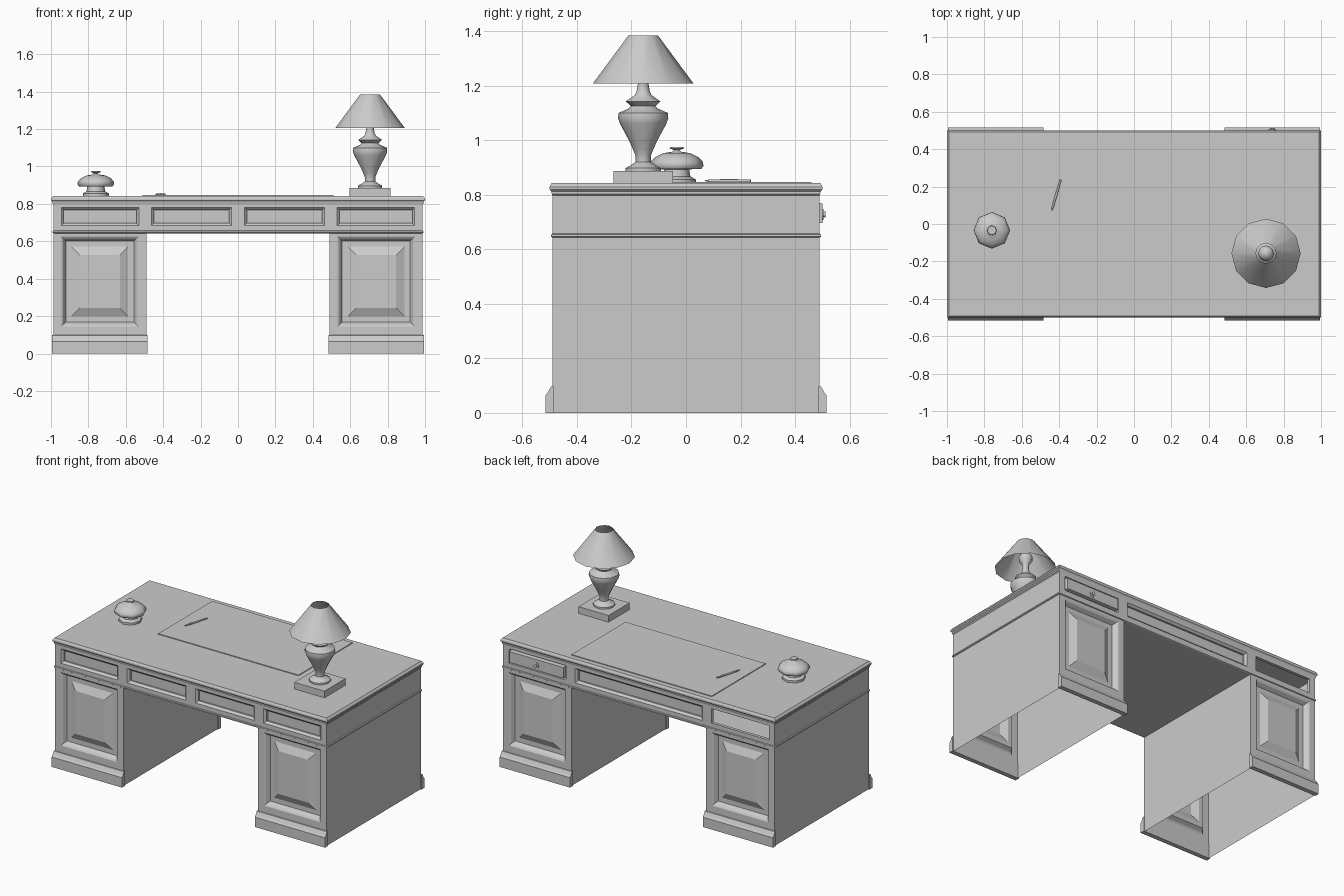
import bpy, bmesh, math
from mathutils import Vector, Matrix

if "Cube" in bpy.data.objects:
    bpy.data.objects.remove(bpy.data.objects["Cube"])

HX, HY = 0.987, 0.49          # body half width and depth


def finish(name, bm, recalc=True, smooth=None):
    if recalc:
        bmesh.ops.recalc_face_normals(bm, faces=bm.faces)
    me = bpy.data.meshes.new(name)
    bm.to_mesh(me)
    bm.free()
    ob = bpy.data.objects.new(name, me)
    bpy.context.collection.objects.link(ob)
    if smooth:
        bpy.ops.object.select_all(action='DESELECT')
        ob.select_set(True)
        bpy.context.view_layer.objects.active = ob
        bpy.ops.object.shade_smooth_by_angle(angle=math.radians(smooth))
    return ob


def slab(name, levels, cx=0, cy=0):
    """Closed rectangular loft through (half x, half y, z) levels."""
    bm = bmesh.new()
    loops = [[bm.verts.new((cx + sx * hx, cy + sy * hy, z))
              for sx, sy in ((-1, -1), (1, -1), (1, 1), (-1, 1))] for hx, hy, z in levels]
    for a, b in zip(loops, loops[1:]):
        for i in range(4):
            bm.faces.new((a[i], a[(i + 1) % 4], b[(i + 1) % 4], b[i]))
    bm.faces.new(loops[0])
    bm.faces.new(loops[-1])
    return finish(name, bm)


def lathe(name, profile, sides, at, matrix=None, caps=True, phase=0.0):
    """Turn an (r, z) profile around the vertical axis."""
    bm = bmesh.new()
    loops = [[bm.verts.new((r * math.cos(phase + 2 * math.pi * i / sides),
                            r * math.sin(phase + 2 * math.pi * i / sides), z))
              for i in range(sides)] for r, z in profile]
    for a, b in zip(loops, loops[1:]):
        for i in range(sides):
            j = (i + 1) % sides
            bm.faces.new((a[i], a[j], b[j], b[i]))
    if caps:
        bm.faces.new(loops[0])
        bm.faces.new(loops[-1])
    if matrix:
        bm.transform(matrix)
    bm.transform(Matrix.Translation(at))
    return finish(name, bm, smooth=46)


def wall(name, u0, u1, z0, z1, openings, oz0, oz1, back=False):
    """Flat wall with panelled openings (a, b, rings, filled); rings are (inset, depth)."""
    bm = bmesh.new()

    def rect(a, b, c, d, depth=0):
        return [bm.verts.new((u, depth - HY, z)) for u, z in ((a, c), (b, c), (b, d), (a, d))]

    bm.faces.new(rect(u0, u1, z0, oz0))
    bm.faces.new(rect(u0, u1, oz1, z1))
    edges = [u0] + [v for o in openings for v in o[:2]] + [u1]
    for a, b in zip(edges[::2], edges[1::2]):
        bm.faces.new(rect(a, b, oz0, oz1))
    for a, b, rings, filled in openings:
        loops = [rect(a + i, b - i, oz0 + i, oz1 - i, d) for i, d in rings]
        for p, q in zip(loops, loops[1:]):
            for i in range(4):
                j = (i + 1) % 4
                bm.faces.new((p[i], p[j], q[j], q[i]))
        if filled:
            bm.faces.new(loops[-1])
    if back:
        bm.transform(Matrix.Rotation(math.pi, 4, 'Z'))
    bmesh.ops.remove_doubles(bm, verts=bm.verts, dist=1e-5)
    return finish(name, bm, recalc=False)


def side(name, x, z0, z1, facing):
    """Plain side board, single sheet."""
    bm = bmesh.new()
    pts = [(x, -HY, z0), (x, HY, z0), (x, HY, z1), (x, -HY, z1)]
    bm.faces.new([bm.verts.new(p) for p in (pts if facing > 0 else pts[::-1])])
    return finish(name, bm, recalc=False)


# Desk top with moulded edge, and moulding below the drawers
slab("desk_top", [(0.985, 0.488, 0.795), (0.993, 0.492, 0.803), (0.993, 0.494, 0.812),
                  (1.0, 0.5, 0.819), (1.0, 0.5, 0.829), (0.988, 0.493, 0.842)])
slab("waist_moulding", [(HX, HY, 0.643), (0.993, 0.495, 0.646),
                        (0.993, 0.495, 0.654), (HX, HY, 0.657)])

# Drawer band: front, back (one drawer proud, one missing) and ends
DRAWER = [(0, 0), (0.013, 0.013), (0.013, 0.024)]
PROUD = [(0, 0), (0.008, 0.02), (0.012, -0.01)]
HOLE = [(0, 0), (0, 0.02)]
DOOR = [(0, 0), (0.01, 0.006), (0.025, 0.03), (0.055, 0.03), (0.1, 0.008)]
wall("front_drawers", -HX, HX, 0.65, 0.8,
     [(a, b, DRAWER, True) for a, b in ((-0.945, -0.53), (-0.463, -0.035),
                                        (0.035, 0.463), (0.53, 0.945))], 0.685, 0.78)
wall("back_drawers", -HX, HX, 0.65, 0.8,
     [(-0.945, -0.53, PROUD, True), (-0.463, 0.463, DRAWER, True),
      (0.53, 0.945, HOLE, False)], 0.685, 0.78, back=True)
for s, tag in ((-1, "left"), (1, "right")):
    side(tag + "_drawer_end", s * HX, 0.65, 0.8, s)

# Pedestals: hollow boxes, panelled front and back, with plinth boards
for s, tag in ((-1, "left"), (1, "right")):
    side(tag + "_outer_side", s * HX, 0, 0.65, s)
    side(tag + "_inner_side", s * 0.49, 0, 0.65, -s)
    for back in (False, True):
        u = -s if back else s
        a, b = sorted((u * 0.49, u * HX))
        p, q = sorted((u * 0.532, u * 0.945))
        label = tag + ("_back" if back else "_front")
        wall(label + "_panel", a, b, 0, 0.65, [(p, q, DOOR, True)], 0.144, 0.626, back)
        f = 1 if back else -1
        bm = bmesh.new()
        prof = [(0.485, 0), (0.515, 0), (0.515, 0.065), (0.507, 0.075), (0.495, 0.097), (0.485, 0.1)]
        ends = [[bm.verts.new((s * x, f * y, z)) for y, z in prof] for x in (0.483, 0.994)]
        for e in ends:
            bm.faces.new(e)
        for i in range(len(prof)):
            j = (i + 1) % len(prof)
            bm.faces.new((ends[0][i], ends[0][j], ends[1][j], ends[1][i]))
        finish(label + "_plinth", bm)

# Drawer knob on the back
lathe("drawer_knob", [(0.02, 0), (0.02, 0.005), (0.01, 0.006), (0.012, 0.013)], 12,
      (0.74, 0.499, 0.728), Matrix.Rotation(-math.pi / 2, 4, 'X'))

# Writing pad and pen
slab("writing_pad", [(0.51, 0.28, 0.84), (0.51, 0.28, 0.847)], 0, 0.18)
p0, p1 = Vector((-0.441, 0.068, 0.851)), Vector((-0.392, 0.237, 0.851))
d = p1 - p0
lathe("pen", [(0.001, 0), (0.005, 0.02), (0.006, 0.09), (0.005, d.length)], 8, p0,
      d.to_track_quat('Z', 'Y').to_matrix().to_4x4())

# Desk bell
lathe("desk_bell", [(0.07, 0.84), (0.07, 0.856), (0.05, 0.867), (0.046, 0.893), (0.09, 0.894),
                    (0.098, 0.905), (0.096, 0.92), (0.08, 0.937), (0.05, 0.952), (0.014, 0.958),
                    (0.01, 0.963), (0.026, 0.97), (0.024, 0.975)], 8, (-0.76, -0.034, 0))

# Table lamp: square foot, turned body, open shade
LX, LY = 0.706, -0.157
slab("lamp_foot", [(0.109, 0.109, 0.84), (0.109, 0.109, 0.886)], LX, LY)
lathe("lamp_body", [(0.065, 0.885), (0.065, 0.897), (0.045, 0.908), (0.028, 0.92), (0.028, 0.943),
                    (0.037, 0.965), (0.05, 0.995), (0.085, 1.06), (0.092, 1.08), (0.09, 1.1),
                    (0.055, 1.115), (0.045, 1.125), (0.064, 1.142), (0.03, 1.165),
                    (0.024, 1.18), (0.019, 1.21), (0.02, 1.23), (0.04, 1.26), (0.042, 1.28),
                    (0.03, 1.305), (0.008, 1.315)], 12, (LX, LY, 0))
lathe("lamp_shade", [(0.185, 1.207), (0.054, 1.384)], 12, (LX, LY, 0), caps=False)
